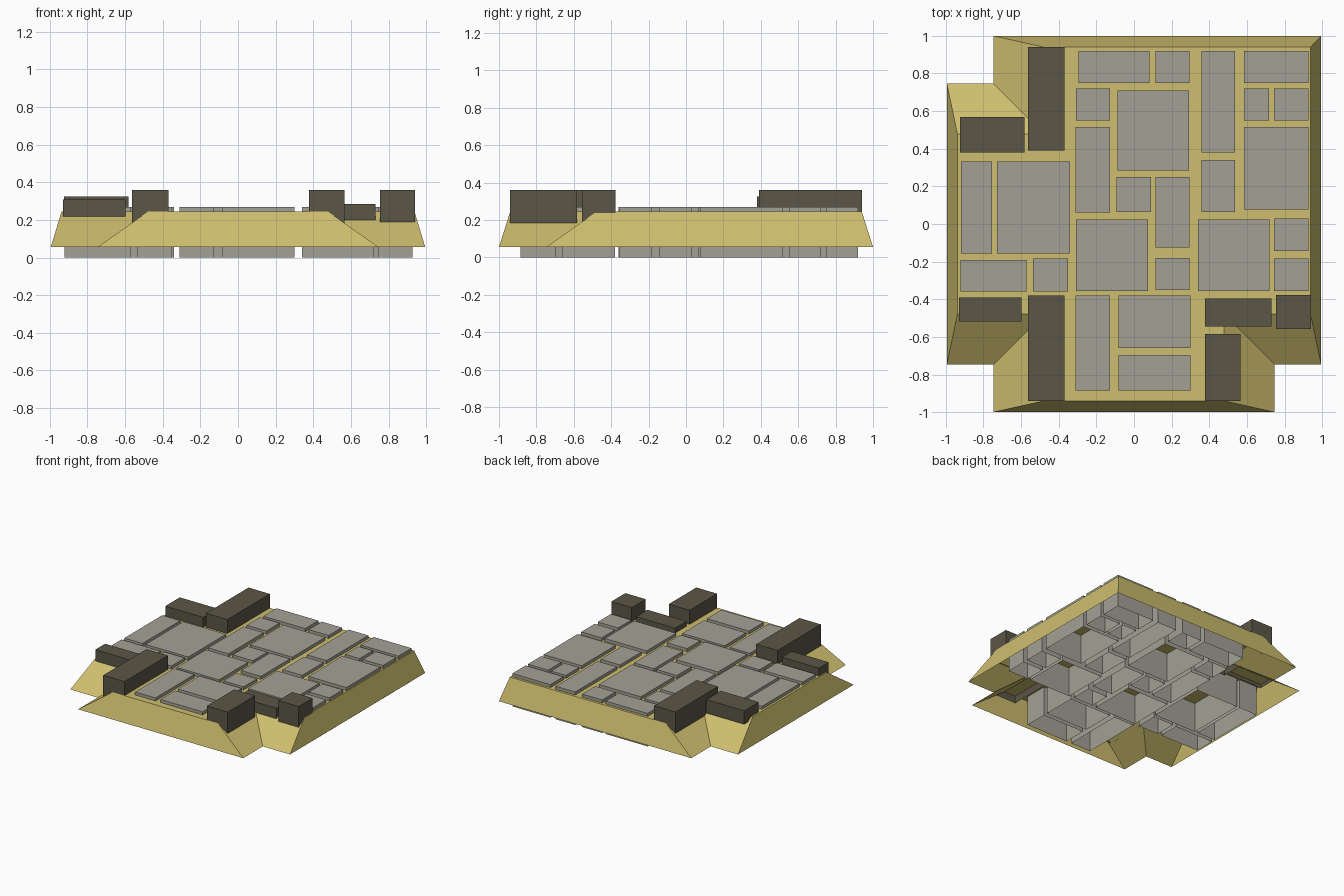
import bpy, bmesh

if "Cube" in bpy.data.objects:
    bpy.data.objects.remove(bpy.data.objects["Cube"])


def material(name, rgb):
    mat = bpy.data.materials.new(name)
    lin = [(c / 255 / 12.92) if c < 11 else ((c / 255 + 0.055) / 1.055) ** 2.4 for c in rgb]
    mat.diffuse_color = (*lin, 1)
    mat.use_nodes = True
    mat.node_tree.nodes["Principled BSDF"].inputs["Base Color"].default_value = mat.diffuse_color
    return mat


SAND = material("sand", (206, 190, 110))
STONE = material("grey stone", (163, 161, 149))
DARK = material("dark stone", (91, 86, 71))


def finish(bm, name, mat):
    bmesh.ops.recalc_face_normals(bm, faces=bm.faces)
    # shells are open below: make sure the top points up
    top = max(bm.faces, key=lambda f: f.calc_center_median().z)
    if top.normal.z < 0:
        bmesh.ops.reverse_faces(bm, faces=bm.faces)
    mesh = bpy.data.meshes.new(name)
    bm.to_mesh(mesh)
    bm.free()
    mesh.materials.append(mat)
    bpy.context.collection.objects.link(bpy.data.objects.new(name, mesh))


def shell(name, low, high, z0, z1, mat):
    """Open-bottomed block between two matching outlines."""
    bm = bmesh.new()
    a = [bm.verts.new((x, y, z0)) for x, y in low]
    b = [bm.verts.new((x, y, z1)) for x, y in high]
    n = len(a)
    for i in range(n):
        j = (i + 1) % n
        bm.faces.new((a[i], a[j], b[j], b[i]))
    bm.faces.new(b)
    finish(bm, name, mat)


def block(name, x0, x1, y0, y1, z0, z1, mat):
    rect = [(x0, y0), (x1, y0), (x1, y1), (x0, y1)]
    shell(name, rect, rect, z0, z1, mat)


# Sloped sand mound with three notched corners
def outline(side, edge, notch):
    s, e, n = side, edge, notch
    return [(-n, -e), (n, -e), (n, -n), (s, -n), (s, e),
            (-n, e), (-n, n), (-s, n), (-s, -n), (-n, -n)]


shell("sand_mound", outline(0.995, 1.0, 0.748), outline(0.938, 0.94, 0.478), 0.055, 0.245, SAND)

# Paving stones: x0, x1, y0, y1
STONES = [
    (-.296, .083, .75, .92), (.115, .296, .75, .92), (.36, .536, .38, .92),
    (.584, .928, .75, .92), (-.307, -.128, .55, .72), (-.088, .293, .283, .71),
    (.584, .717, .55, .72), (.744, .928, .55, .72), (-.312, -.128, .06, .515),
    (.584, .928, .077, .515), (-.92, -.755, -.157, .333), (-.728, -.341, -.157, .333),
    (-.093, .09, .064, .25), (.115, .296, -.125, .25), (.36, .536, .064, .339),
    (-.307, .075, -.355, .024), (.339, .72, -.355, .024), (.744, .928, -.144, .03),
    (.744, .928, -.355, -.184), (-.923, -.571, -.36, -.19), (-.536, -.352, -.36, -.184),
    (.115, .296, -.35, -.18), (-.312, -.128, -.885, -.38), (-.083, .299, -.66, -.38),
    (-.083, .299, -.885, -.696),
]
for i, r in enumerate(STONES):
    block(f"paving_stone_{i + 1}", *r, 0.0, 0.27, STONE)

# Dark kerb blocks around the notched corners: x0, x1, y0, y1, z0, z1
KERBS = [
    (-.563, -.37, .39, .94, .185, .36),
    (-.925, -.581, .38, .568, .215, .325),
    (-.563, -.37, -.94, -.38, .185, .36),
    (-.93, -.597, -.517, -.39, .215, .31),
    (.376, .73, -.544, -.397, .195, .285),
    (.755, .94, -.557, -.376, .185, .36),
    (.376, .565, -.94, -.584, .185, .36),
]
for i, k in enumerate(KERBS):
    block(f"kerb_block_{i + 1}", *k, DARK)
